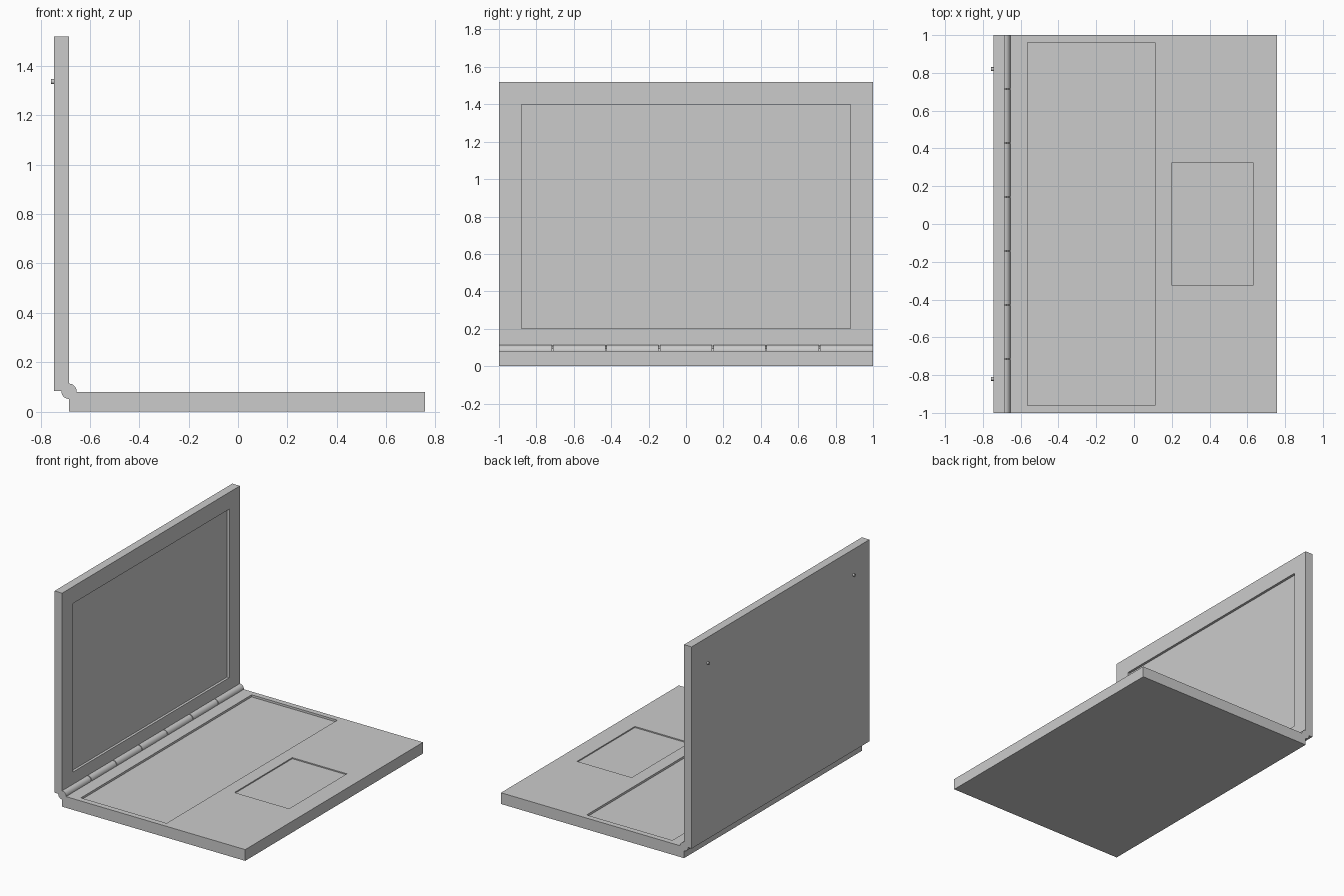
import bpy
import math

if "Cube" in bpy.data.objects:
    bpy.data.objects.remove(bpy.data.objects["Cube"])

grey = bpy.data.materials.new("matte_grey")
grey.diffuse_color = (0.6, 0.6, 0.6, 1)
grey.use_nodes = True
grey.node_tree.nodes["Principled BSDF"].inputs["Base Color"].default_value = grey.diffuse_color


def box(name, x, y, z):
    """Box from min/max pairs on each axis."""
    bpy.ops.mesh.primitive_cube_add(size=1)
    ob = bpy.context.object
    ob.name = name
    for v in ob.data.vertices:
        v.co = [r[0] if c < 0 else r[1] for c, r in zip(v.co, (x, y, z))]
    ob.data.materials.append(grey)
    return ob


def cylinder(name, radius, length, loc, axis, sides=32):
    rot = (0, math.pi / 2, 0) if axis == "x" else (math.pi / 2, 0, 0)
    bpy.ops.mesh.primitive_cylinder_add(vertices=sides, radius=radius, depth=length,
                                        location=loc, rotation=rot)
    ob = bpy.context.object
    ob.name = name
    ob.data.materials.append(grey)
    bpy.ops.object.shade_smooth_by_angle(angle=math.radians(35))
    return ob


def cut(target, cutter):
    """Subtract the cutter and remove it."""
    mod = target.modifiers.new("recess", 'BOOLEAN')
    mod.operation = 'DIFFERENCE'
    mod.solver = 'EXACT'
    mod.object = cutter
    bpy.context.view_layer.objects.active = target
    bpy.ops.object.modifier_apply(modifier=mod.name)
    bpy.data.objects.remove(cutter)


HX, HZ, R = -0.685, 0.082, 0.031   # hinge axis and knuckle radius

# Base with keyboard and touchpad recesses
base = box("base", (HX, 0.757), (-1, 1), (0, 0.08))
cut(base, box("keyboard_cutter", (-0.565, 0.11), (-0.96, 0.96), (0.065, 0.2)))
cut(base, box("touchpad_cutter", (0.20, 0.63), (-0.325, 0.325), (0.072, 0.2)))

# Lid with screen recess
lid = box("lid", (-0.745, HX), (-1, 1), (0.084, 1.52))
cut(lid, box("screen_cutter", (-0.703, -0.5), (-0.88, 0.88), (0.20, 1.40)))

# Hinge: seven knuckles on one pin
GAP = 0.006
pitch = 2 / 7
for i in range(7):
    y0 = -1 + i * pitch + (GAP / 2 if i > 0 else 0)
    y1 = -1 + (i + 1) * pitch - (GAP / 2 if i < 6 else 0)
    cylinder(f"hinge_knuckle_{i + 1}", R, y1 - y0, (HX, (y0 + y1) / 2, HZ), "y")
cylinder("hinge_pin", 0.012, 1.99, (HX, 0, HZ), "y", 16)

# Rubber bumpers on the back of the lid
for side, s in (("left", -1), ("right", 1)):
    cylinder(f"bumper_{side}", 0.01, 0.022, (-0.746, s * 0.82, 1.337), "x", 16)
